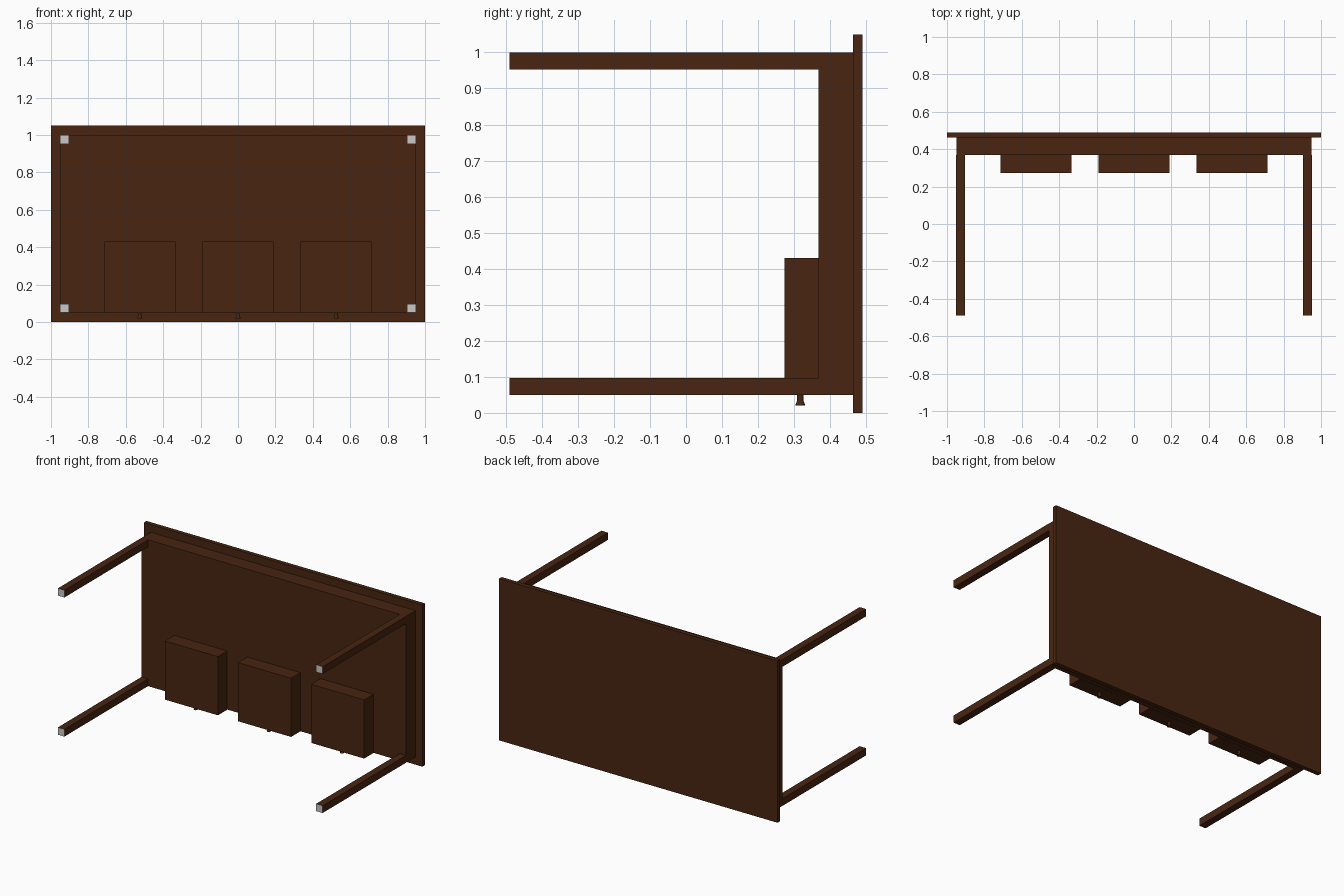
import bpy, bmesh, math
from mathutils import Matrix, Vector

if "Cube" in bpy.data.objects:
    bpy.data.objects.remove(bpy.data.objects["Cube"])


def material(name, colour):
    m = bpy.data.materials.new(name)
    m.diffuse_color = (*colour, 1)
    m.use_nodes = True
    m.node_tree.nodes["Principled BSDF"].inputs["Base Color"].default_value = m.diffuse_color
    return m


wood = material("dark_brown_wood", (0.065, 0.0185, 0.0055))
grey = material("light_grey_foot", (0.58, 0.58, 0.57))


def finish(name, bm):
    bmesh.ops.recalc_face_normals(bm, faces=bm.faces[:])
    mesh = bpy.data.meshes.new(name)
    bm.to_mesh(mesh)
    bm.free()
    mesh.materials.append(wood)
    obj = bpy.data.objects.new(name, mesh)
    bpy.context.collection.objects.link(obj)
    return obj


def box(name, lo, hi):
    lo, hi = Vector(lo), Vector(hi)
    bm = bmesh.new()
    bmesh.ops.create_cube(bm, size=1, matrix=Matrix.Translation((lo + hi) / 2)
                          @ Matrix.Diagonal((*(hi - lo), 1)))
    return finish(name, bm)


def knob(name, x, y, profile, sides=12):
    # round pull spun around the z direction from (radius, height) points
    bm = bmesh.new()
    rings = [[bm.verts.new((x + r * math.cos(2 * math.pi * i / sides),
                            y + r * math.sin(2 * math.pi * i / sides), z))
              for i in range(sides)] for r, z in profile]
    for a, b in zip(rings, rings[1:]):
        for i in range(sides):
            j = (i + 1) % sides
            bm.faces.new((a[i], a[j], b[j], b[i]))
    bm.faces.new(rings[0])
    bm.faces.new(rings[-1])
    return finish(name, bm)


# The desk lies on its long edge, so its top faces +y
box("desk_top", (-1, 0.463, 0), (1, 0.49, 1.05))
box("apron", (-0.95, 0.368, 0.05), (0.95, 0.463, 1.0))

# Four legs with grey end faces
for side, x in (("left", -0.9275), ("right", 0.9275)):
    for row, z in (("front", 0.0735), ("rear", 0.9765)):
        h = 0.0235
        leg = box(f"{row}_{side}_leg", (x - h, -0.49, z - h), (x + h, 0.368, z + h))
        leg.data.materials.append(grey)
        for f in leg.data.polygons:
            f.material_index = int(f.normal.y < -0.9)

# Three drawers under the desk top, each with a flared knob
for place, x in (("left", -0.525), ("middle", 0), ("right", 0.525)):
    box(f"{place}_drawer", (x - 0.19, 0.273, 0.049), (x + 0.19, 0.368, 0.43))
    knob(f"{place}_knob", x, 0.317,
         [(0.009, 0.05), (0.009, 0.034), (0.013, 0.023), (0.013, 0.02)])
